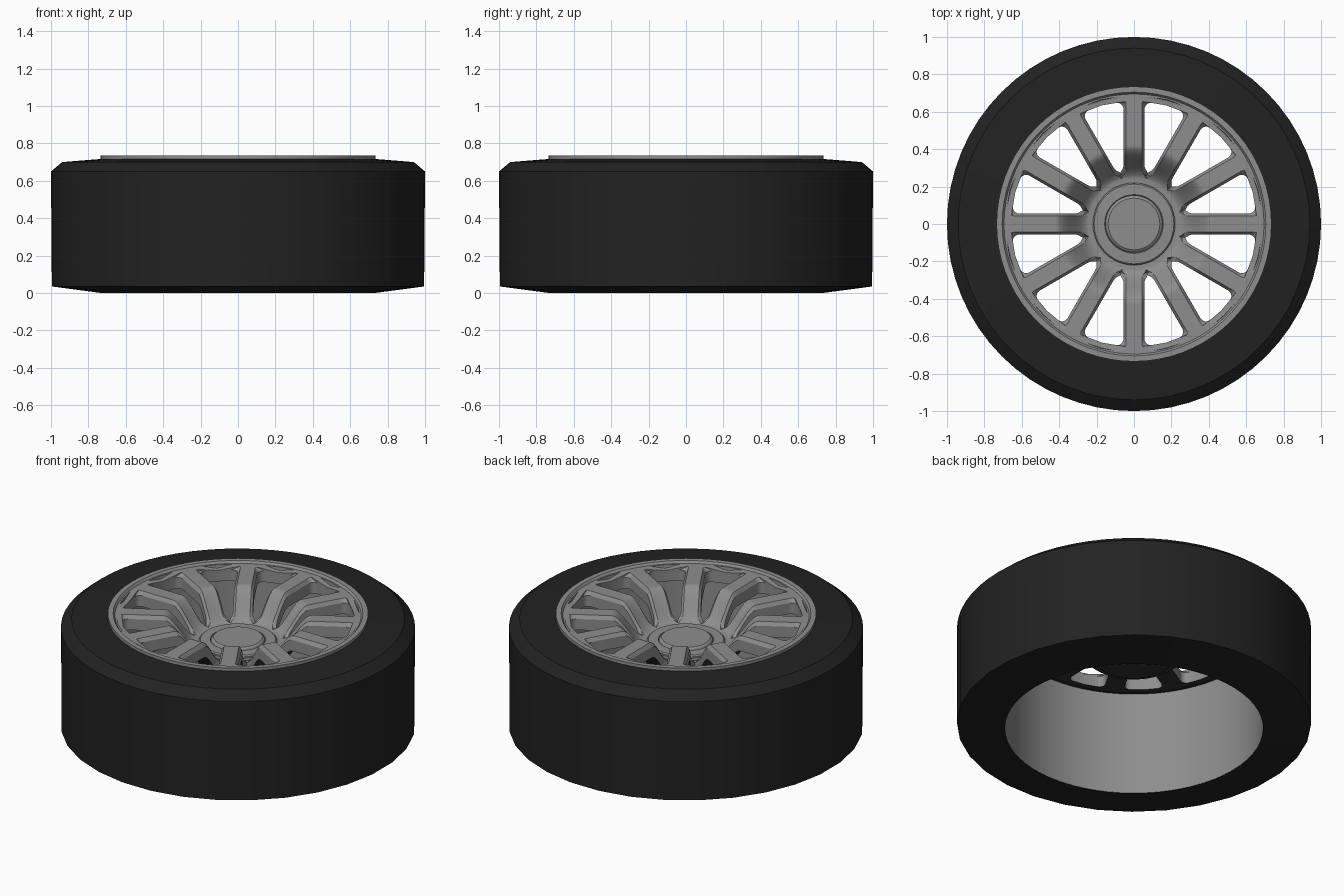
import bpy, bmesh
from math import sin, cos, pi, asin, sqrt, radians

cube = bpy.data.objects.get("Cube")
if cube:
    bpy.data.objects.remove(cube, do_unlink=True)


def material(name, value):
    m = bpy.data.materials.new(name)
    m.use_nodes = True
    colour = (value, value, value, 1)
    m.diffuse_color = colour
    m.node_tree.nodes["Principled BSDF"].inputs["Base Color"].default_value = colour
    return m


RUBBER = material("black rubber", 0.016)
METAL = material("grey metal", 0.27)
SHADE = material("dark metal", 0.03)


def finish(name, bm, mats):
    bmesh.ops.remove_doubles(bm, verts=bm.verts, dist=0.0004)
    mesh = bpy.data.meshes.new(name)
    bm.to_mesh(mesh)
    bm.free()
    for m in mats:
        mesh.materials.append(m)
    ob = bpy.data.objects.new(name, mesh)
    bpy.context.collection.objects.link(ob)
    bpy.ops.object.select_all(action='DESELECT')
    ob.select_set(True)
    bpy.context.view_layer.objects.active = ob
    bpy.ops.object.shade_smooth_by_angle(angle=radians(28))
    return ob


def lathe(profile, sides):
    """Turn a profile about z; an upward profile faces outward."""
    bm = bmesh.new()
    rings = [[bm.verts.new((r * cos(2 * pi * i / sides), r * sin(2 * pi * i / sides), z))
              for r, z in profile] for i in range(sides)]
    for i in range(sides):
        a, b = rings[i], rings[(i + 1) % sides]
        for k in range(len(profile) - 1):
            bm.faces.new((a[k], b[k], b[k + 1], a[k + 1]))
    return bm, rings


def darken_underside(bm):
    bm.normal_update()
    for f in bm.faces:
        if f.normal.z < -0.5:
            f.material_index = 1


# Tyre, whose lower tread edge has half as many sides
bm, rings = lathe([(0.73, 0), (1, 0.035), (1, 0.65), (0.94, 0.70), (0.73, 0.717)], 64)
for ring in rings[::2]:
    ring[1].co.xy *= cos(pi / 32)
finish("tyre", bm, [RUBBER])

# Inner barrel of the rim
bm, _ = lathe([(0.729, 0.69), (0.729, 0)], 64)
finish("rim_barrel", bm, [METAL])

# Hub with raised centre cap
bm, _ = lathe([(0, 0.45), (0.215, 0.45), (0.22, 0.565), (0.213, 0.572), (0.157, 0.574),
               (0.153, 0.568), (0.148, 0.58), (0.138, 0.587), (0, 0.587)], 48)
darken_underside(bm)
finish("hub", bm, [METAL, SHADE])

# Spoked face: twelve lofted sectors that join at the hub and at the lip
SPOKES, COLS, DEPTH = 12, 6, 0.09
FULL = pi / SPOKES


def half_angle(r, base, inner, outer, corner):
    d = min(r - inner, outer - r)
    if d < -0.0001:
        return FULL
    w = base
    if d < corner:
        w += corner - sqrt(max(0, corner ** 2 - (corner - d) ** 2))
    return min(FULL, asin(min(1, w / r)))


def height(r):
    if r > 0.7:
        return 0.735
    s = min(1, max(0, (r - 0.24) / 0.18))
    return 0.555 + 0.167 * s * s * (3 - 2 * s)


IN_TOP, OUT_TOP, IN_LOW, OUT_LOW = 0.25, 0.685, 0.28, 0.655
stations = [0.15, 0.2, 0.23, 0.705, 0.735]
stations += [IN_TOP + 0.01 * i for i in range(22)]
stations += [0.5, 0.55, 0.59] + [0.605 + 0.01 * i for i in range(10)]
for edge, step in ((IN_TOP, -1), (IN_LOW, -1), (OUT_TOP, 1), (OUT_LOW, 1)):
    stations += [edge, edge + 0.002 * step, edge - 0.003 * step]
stations = sorted({round(r, 4) for r in stations})

bm = bmesh.new()
for n in range(SPOKES):
    centre = 2 * pi * n / SPOKES
    loops = []
    for r in stations:
        top = half_angle(r, 0.042, IN_TOP, OUT_TOP, 0.05)
        low = half_angle(r, 0.056, IN_LOW, OUT_LOW, 0.04)
        z = height(r)
        us = [2 * j / COLS - 1 for j in range(COLS + 1)]
        pts = [(u * top, z) for u in us] + [(low, z - 0.022)]
        pts += [(-u * low, z - DEPTH) for u in us] + [(-low, z - 0.022)]
        verts = [bm.verts.new((r * cos(centre + a), r * sin(centre + a), h)) for a, h in pts]
        loops.append((verts, top >= FULL, low >= FULL))
    count = len(loops[0][0])
    for (a, ta, la), (b, tb, lb) in zip(loops, loops[1:]):
        for j in range(count):
            k = (j + 1) % count
            chamfer = j in (COLS, count - 1)
            wall = j in (COLS + 1, count - 2)
            if (chamfer and ta and tb) or (wall and la and lb):
                continue
            bm.faces.new((a[j], b[j], b[k], a[k]))
    # Outer edge of the lip
    last = loops[-1][0]
    for j in range(COLS):
        low = count - 2 - j
        bm.faces.new((last[j], last[low], last[low - 1], last[j + 1]))
bmesh.ops.remove_doubles(bm, verts=bm.verts, dist=0.0004)
bmesh.ops.recalc_face_normals(bm, faces=bm.faces)
bm.normal_update()
lip = max(bm.faces, key=lambda f: f.calc_center_median().z)
if lip.normal.z < 0:
    bmesh.ops.reverse_faces(bm, faces=bm.faces)
darken_underside(bm)
finish("spoked_face", bm, [METAL, SHADE])
